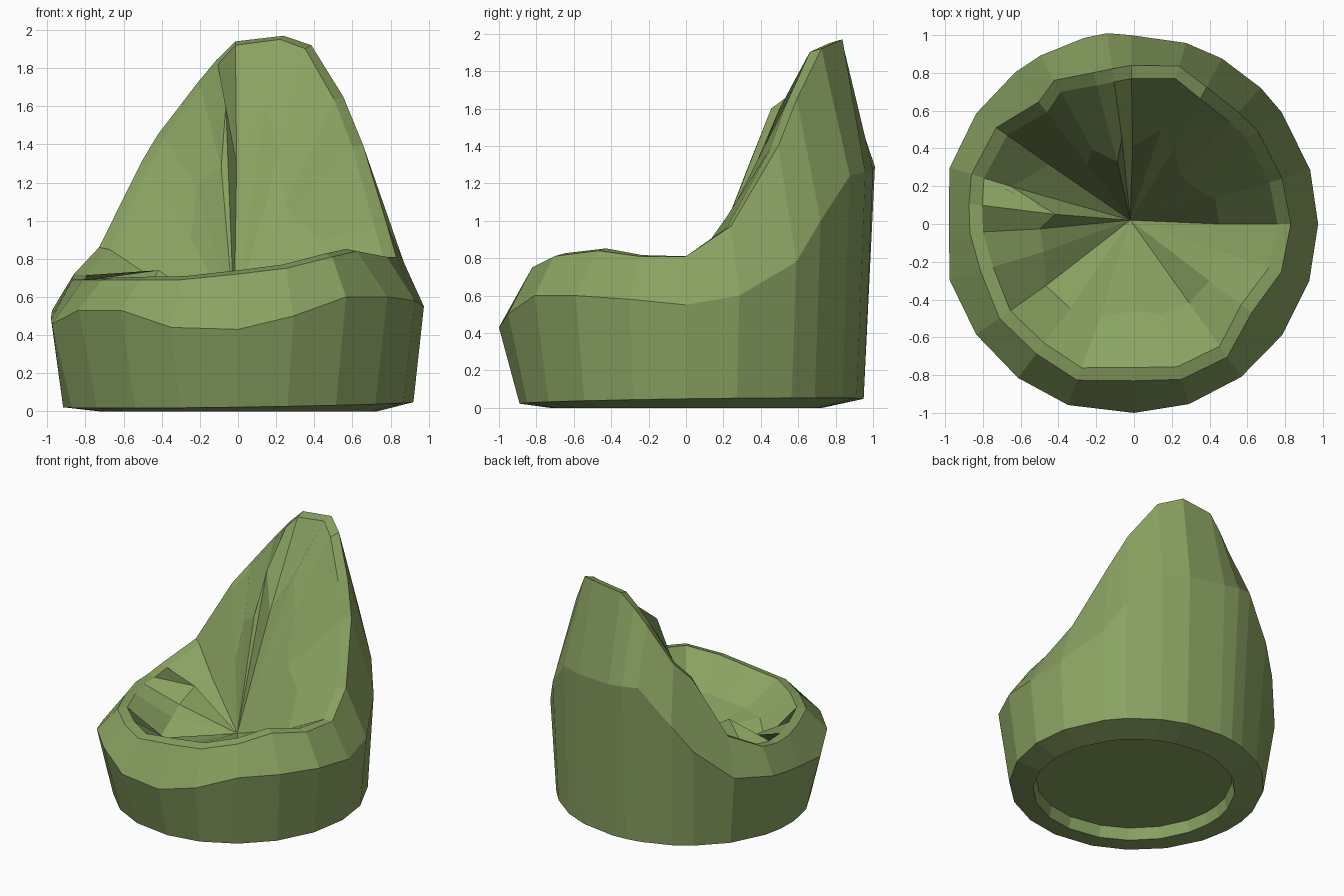
import bpy
import bmesh
from math import cos, sin, radians

default_cube = bpy.data.objects.get("Cube")
if default_cube:
    bpy.data.objects.remove(default_cube, do_unlink=True)


def make_material(name, colour):
    material = bpy.data.materials.new(name)
    material.use_nodes = True
    material.diffuse_color = colour
    shader = material.node_tree.nodes["Principled BSDF"]
    shader.inputs["Base Color"].default_value = colour
    shader.inputs["Roughness"].default_value = 0.9
    return material


# Fabric panels: angle, belly height, rim radius, rim height, seat fold radius, seat fold height
PANELS = [
    (-90, .43, .83, .72, .46, .59), (-73, .5, .86, .75, .5, .59),
    (-55, .6, .86, .81, .51, .57), (-37, .6, .78, .84, .5, .66),
    (-18, .58, .82, .81, .45, .65), (0, .55, .83, .81, .45, .65),
    (17, .6, .82, .97, .45, .9), (37, .78, .82, 1.4, .36, 1.02),
    (47, 1.0, .81, 1.65, .36, 1.09), (62, 1.24, .82, 1.92, .46, 1.36),
    (74, 1.26, .87, 1.97, .52, 1.6), (91, 1.27, .84, 1.94, .41, 1.3),
    (98, 1.29, .83, 1.84, .46, 1.6), (105, 1.3, .83, 1.72, .34, 1.28),
    (119, 1.02, .87, 1.45, .45, 1.18), (128, .82, .82, 1.31, .4, .9),
    (145, .58, .89, .86, .55, .7), (163, .53, .9, .72, .68, .62),
    (173, .5, .88, .69, .42, .74), (183, .48, .87, .69, .5, .6),
    (197, .46, .85, .69, .5, .55), (215, .53, .87, .69, .57, .45),
    (233, .53, .86, .69, .56, .54), (250, .44, .88, .69, .53, .55),
]


def ring(bm, radii, heights):
    """One loop of vertices, one per fabric panel."""
    return [bm.verts.new((r * cos(radians(p[0])), r * sin(radians(p[0])), z))
            for p, r, z in zip(PANELS, radii, heights)]


def bridge(bm, lower, upper):
    for i in range(len(lower)):
        j = (i + 1) % len(lower)
        bm.faces.new((lower[i], lower[j], upper[j], upper[i]))


def even(value):
    return [value] * len(PANELS)


def belly_radius(angle):
    """Nearly round, a little fuller and flattened on the right side."""
    c, s = cos(radians(angle)), sin(radians(angle))
    if c < -.1:
        return min(1.02, .98 / -c)
    return .975 + .025 * abs(s) ** 3


bm = bmesh.new()
hem_radius = [.92 + .03 * sin(radians(p[0])) for p in PANELS]
hem_height = [.035 + .013 * (cos(radians(p[0])) + sin(radians(p[0]))) for p in PANELS]
lip_height = [p[3] - .02 * sin(radians(p[0])) for p in PANELS]

# Underside recess, hem, belly, rim, lip and seat fold, from the bottom up
rings = [
    ring(bm, even(.71), even(.09)),
    ring(bm, even(.73), even(0)),
    ring(bm, hem_radius, hem_height),
    ring(bm, [belly_radius(p[0]) for p in PANELS], [p[1] for p in PANELS]),
    ring(bm, [p[2] for p in PANELS], [p[3] for p in PANELS]),
    ring(bm, [p[2] - .07 for p in PANELS], lip_height),
    ring(bm, [p[4] for p in PANELS], [p[5] for p in PANELS]),
]
for lower, upper in zip(rings, rings[1:]):
    bridge(bm, lower, upper)

# Flat base panel and the sunken middle of the seat
bm.faces.new(list(reversed(rings[0])))
centre = bm.verts.new((-.02, .02, .48))
for i, vert in enumerate(rings[-1]):
    bm.faces.new((vert, rings[-1][(i + 1) % len(PANELS)], centre))

bmesh.ops.recalc_face_normals(bm, faces=bm.faces)
mesh = bpy.data.meshes.new("beanbag_seat")
bm.to_mesh(mesh)
bm.free()
mesh.materials.append(make_material("olive green fabric", (.25, .36, .12, 1)))
beanbag = bpy.data.objects.new("beanbag_seat", mesh)
bpy.context.collection.objects.link(beanbag)
